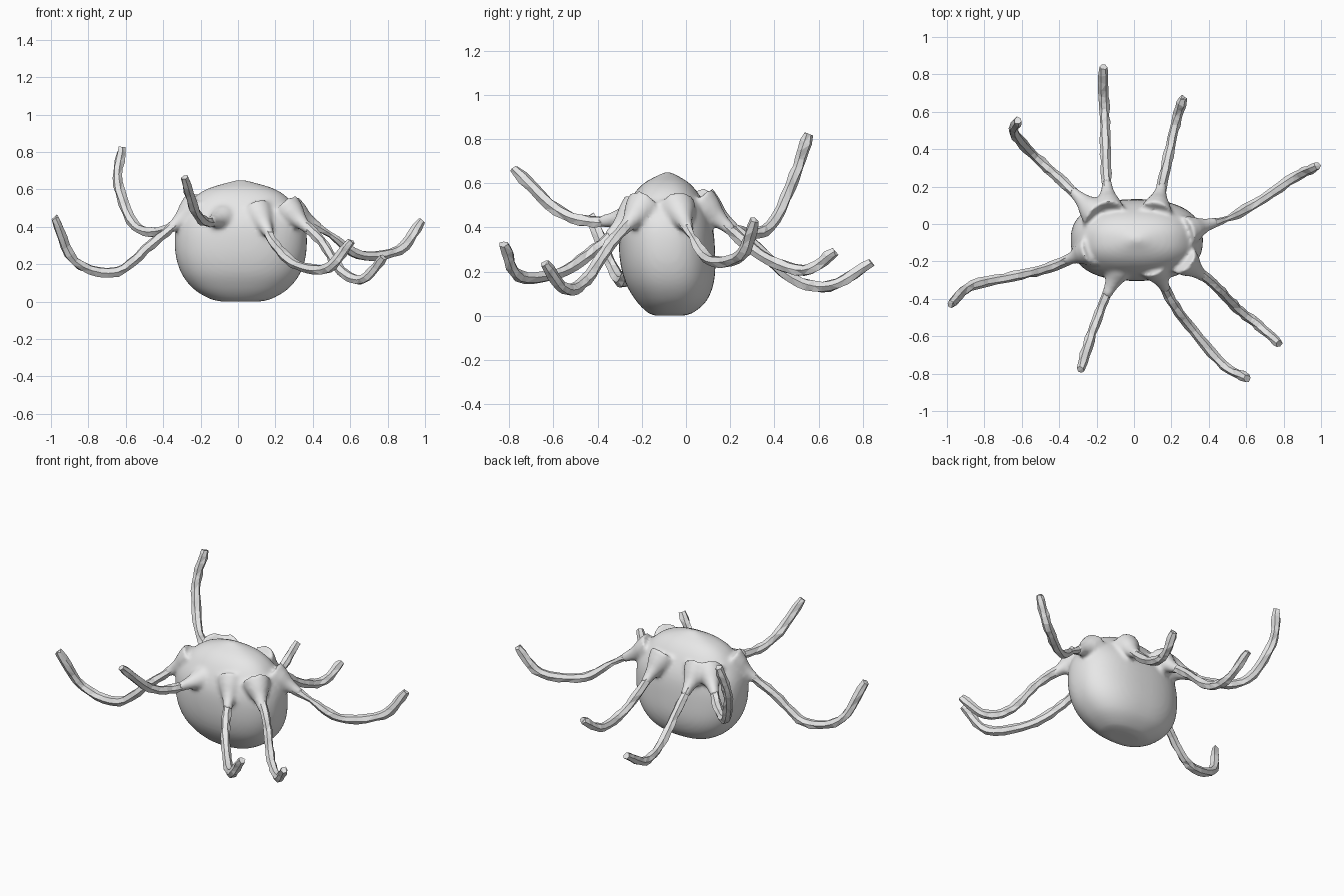
import bpy, bmesh, math, random
from mathutils import Vector

random.seed(4)
if "Cube" in bpy.data.objects:
    bpy.data.objects.remove(bpy.data.objects["Cube"], do_unlink=True)

grey = bpy.data.materials.new("plain grey")
grey.use_nodes = True
grey.diffuse_color = (0.8, 0.8, 0.8, 1)
grey.node_tree.nodes["Principled BSDF"].inputs["Base Color"].default_value = (0.8, 0.8, 0.8, 1)


def spline(points, steps):
    """Catmull-Rom curve through points of any dimension."""
    p = [Vector(q) for q in points]
    p = [p[0] * 2 - p[1]] + p + [p[-1] * 2 - p[-2]]
    out = []
    for i in range(1, len(p) - 2):
        a, b, c, d = p[i - 1:i + 3]
        for k in range(steps):
            t = k / steps
            out.append((b * 2 + (c - a) * t + (a * 2 - b * 5 + c * 4 - d) * t * t
                        + (b * 3 - a - c * 3 + d) * t ** 3) * 0.5)
    return out + [p[-2]]


def loft(bm, rings):
    """Skin a list of coordinate rings and cap both ends."""
    rows = [[bm.verts.new(co) for co in ring] for ring in rings]
    n = len(rows[0])
    for lo, hi in zip(rows, rows[1:]):
        for j in range(n):
            bm.faces.new((lo[j], lo[(j + 1) % n], hi[(j + 1) % n], hi[j]))
    bm.faces.new(rows[0][::-1])
    bm.faces.new(rows[-1])


def tube(bm, path, radii, sides, jitter=0.0):
    """Sweep a polygon along a path, carrying the frame without twist."""
    rings, old, side = [], None, None
    for i, p in enumerate(path):
        tan = (path[min(i + 1, len(path) - 1)] - path[max(i - 1, 0)]).normalized()
        if old is None:
            side = tan.cross(Vector((0, 0, 1))).normalized()
        else:
            side = old.rotation_difference(tan) @ side
        old = tan
        up = tan.cross(side)
        ring = []
        for j in range(sides):
            a = 2 * math.pi * j / sides
            r = radii[i] * (1 + random.uniform(-jitter, jitter))
            slide = tan * random.uniform(-jitter, jitter) * 0.04
            ring.append(p + (side * math.cos(a) + up * math.sin(a)) * r + slide)
        rings.append(ring)
    loft(bm, rings)


def make_object(name, bm):
    bmesh.ops.recalc_face_normals(bm, faces=bm.faces)
    mesh = bpy.data.meshes.new(name)
    bm.to_mesh(mesh)
    bm.free()
    mesh.materials.append(grey)
    obj = bpy.data.objects.new(name, mesh)
    bpy.context.collection.objects.link(obj)
    return obj


# Centre lines of the eight arms, root to tip
arms = {
    "back_right_arm": [(-.14, .13, .46), (-.15, .3, .33), (-.155, .48, .17),
                       (-.16, .65, .135), (-.165, .84, .24)],
    "back_left_arm": [(.13, .12, .46), (.175, .33, .28), (.22, .53, .205), (.265, .675, .29)],
    "left_arm": [(.34, -.02, .45), (.5, .03, .355), (.65, .11, .25),
                 (.86, .25, .275), (.98, .31, .43)],
    "front_outer_left_arm": [(.31, -.23, .45), (.45, -.345, .32), (.55, -.45, .165),
                             (.67, -.545, .12), (.78, -.64, .24)],
    "front_left_arm": [(.13, -.27, .43), (.2, -.41, .3), (.32, -.57, .195),
                       (.48, -.755, .18), (.605, -.825, .325)],
    "front_right_arm": [(-.1, -.28, .44), (-.16, -.41, .423), (-.225, -.58, .475),
                        (-.285, -.78, .665)],
    "right_arm": [(-.28, -.16, .46), (-.46, -.235, .31), (-.65, -.28, .16),
                  (-.87, -.33, .215), (-.98, -.43, .45)],
    "back_outer_right_arm": [(-.25, .1, .47), (-.4, .245, .38), (-.55, .38, .405),
                             (-.64, .49, .63), (-.62, .555, .825)],
}

# Body: rounded rings from height, half width, front edge and back edge
profile = [(0, .10, -.14, -.01), (.015, .165, -.175, .035), (.07, .255, -.228, .095),
           (.16, .322, -.278, .128), (.28, .352, -.302, .132), (.42, .342, -.298, .118),
           (.53, .275, -.25, .07), (.6, .185, -.19, .015), (.648, .03, -.1, -.065)]
bm = bmesh.new()
rings = []
for z, rx, front, back in spline(profile, 4):
    ring = []
    for j in range(64):
        a = 2 * math.pi * j / 64
        c, s = math.cos(a), math.sin(a)
        e = 2 / 2.4
        ring.append((0.015 + rx * math.copysign(abs(c) ** e, c),
                     (front + back) / 2 + (back - front) / 2 * math.copysign(abs(s) ** e, s), z))
    rings.append(ring)
loft(bm, rings)

# Flared arm roots, fused into the body
for pts in arms.values():
    a, b = Vector(pts[0]), Vector(pts[1])
    d = (b - a).normalized()
    tube(bm, [a - d * .08, a - d * .02, a + d * .025, a + d * .065, a + d * .12],
         [.088, .068, .046, .034, .027], 20)
body = make_object("body", bm)
remesh = body.modifiers.new("fuse", 'REMESH')
remesh.mode = 'VOXEL'
remesh.voxel_size = 0.012
remesh.use_smooth_shade = True
soften = body.modifiers.new("soften", 'SMOOTH')
soften.factor = 0.5
soften.iterations = 8

# Arms: crumpled, flat-faced tubes with blunt ends
for name, pts in arms.items():
    path = spline(pts, 5)
    radii = [.027] * len(path)
    radii[-1] = .021
    if name == "left_arm":
        radii[3:7] = [.023, .018, .016, .021]
    bm = bmesh.new()
    tube(bm, path, radii, 6, 0.17)
    bmesh.ops.triangulate(bm, faces=bm.faces)
    make_object(name, bm)
